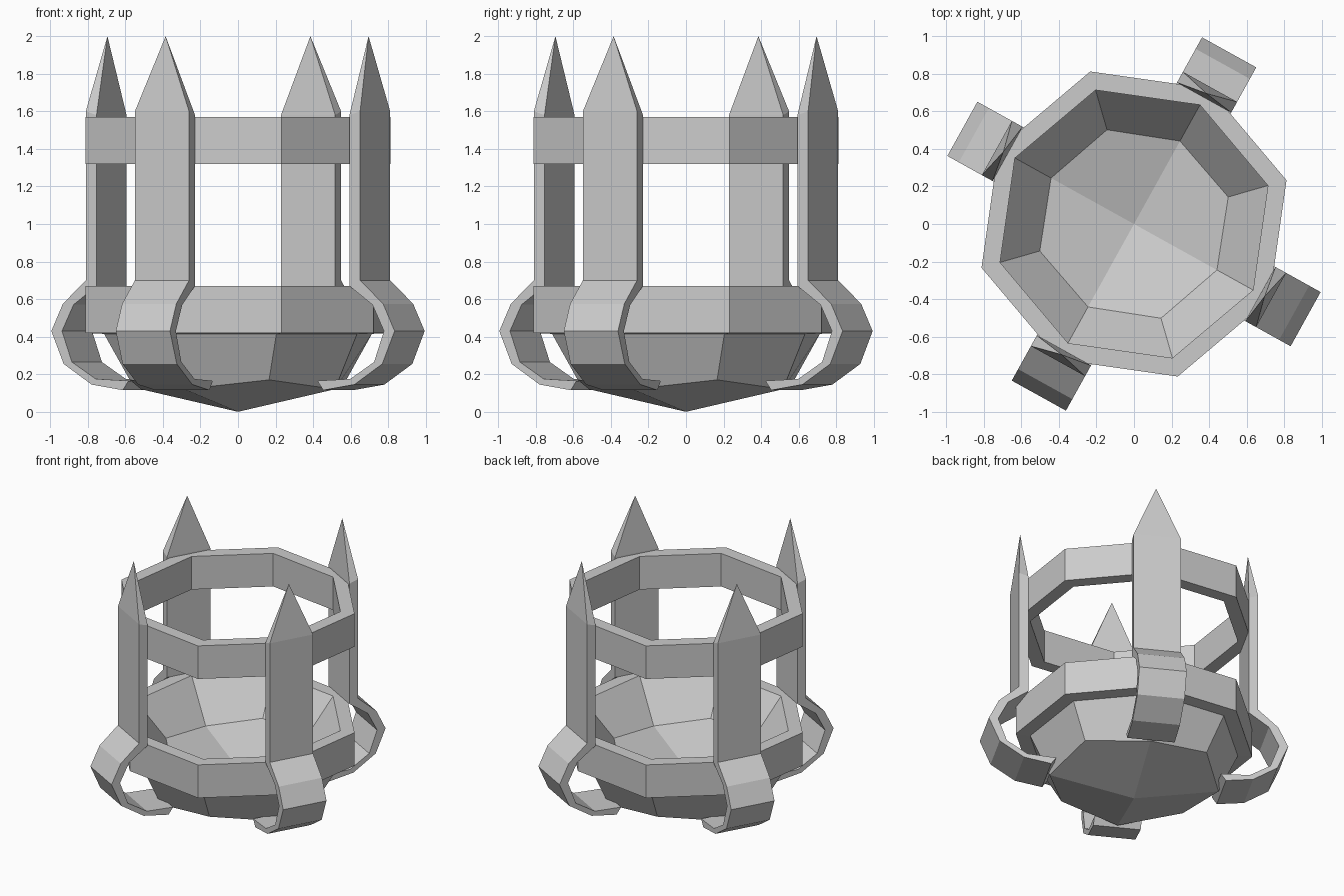
import bpy, bmesh
from math import cos, sin, radians

if "Cube" in bpy.data.objects:
    bpy.data.objects.remove(bpy.data.objects["Cube"])

BASE = 61  # angle of the first upright; octagon corners fall on the uprights


def finish(name, bm):
    bmesh.ops.recalc_face_normals(bm, faces=bm.faces)
    me = bpy.data.meshes.new(name)
    bm.to_mesh(me)
    bm.free()
    ob = bpy.data.objects.new(name, me)
    bpy.context.collection.objects.link(ob)
    return ob


def polar(r, deg, z):
    return (r * cos(radians(deg)), r * sin(radians(deg)), z)


def bridge(bm, a, b):
    n = len(a)
    for i in range(n):
        bm.faces.new((a[i], a[(i + 1) % n], b[(i + 1) % n], b[i]))


def octagon(bm, r_a, z_a, r_b, z_b):
    # corners alternate between upright corners (a) and free corners (b)
    return [bm.verts.new(polar((r_a, r_b)[i % 2], BASE + 45 * i, (z_a, z_b)[i % 2]))
            for i in range(8)]


def cone_cap(bm, loop, z):
    c = bm.verts.new((0, 0, z))
    for i in range(0, 8, 2):
        bm.faces.new((loop[i], loop[i + 1], loop[(i + 2) % 8], c))


def band(name, z0, z1):
    bm = bmesh.new()
    loops = [octagon(bm, ra, z, rb, z) for ra, rb, z in
             ((.825, .845, z0), (.825, .845, z1), (.725, .742, z1), (.725, .742, z0))]
    for i in range(4):
        bridge(bm, loops[i], loops[(i + 1) % 4])
    finish(name, bm)


# Upper hoop
band("upper_hoop", 1.32, 1.57)

# Bowl with thick rim
bm = bmesh.new()
profile = [(.59, .12, .60, .17), (.725, .415, .742, .415), (.825, .42, .845, .42),
           (.825, .67, .845, .67), (.725, .67, .742, .67), (.505, .38, .522, .42)]
loops = [octagon(bm, *p) for p in profile]
for a, b in zip(loops, loops[1:]):
    bridge(bm, a, b)
cone_cap(bm, loops[0], 0)
cone_cap(bm, loops[-1], .27)
finish("bowl", bm)

# Four pointed uprights with curled lower hooks: outer r, z, inner r, z
stations = [(.61, .115, .575, .165), (.80, .145, .775, .175), (.97, .255, .92, .265),
            (1.045, .43, .98, .43), (.975, .575, .91, .57), (.835, .70, .77, .67),
            (.835, 1.60, .77, 1.58)]
HALF = .165
for k in range(4):
    ang = radians(BASE + 90 * k)
    c, s = cos(ang), sin(ang)
    bm = bmesh.new()
    rings = []
    for ro, zo, ri, zi in stations:
        rings.append([bm.verts.new((r * c - t * s, r * s + t * c, z)) for r, t, z in
                      ((ro, -HALF, zo), (ro, HALF, zo), (ri, HALF, zi), (ri, -HALF, zi))])
    for a, b in zip(rings, rings[1:]):
        bridge(bm, a, b)
    bm.faces.new(rings[0])
    tip = bm.verts.new((.795 * c, .795 * s, 2.0))
    for i in range(4):
        bm.faces.new((rings[-1][i], rings[-1][(i + 1) % 4], tip))
    finish(f"upright_{k + 1}", bm)
